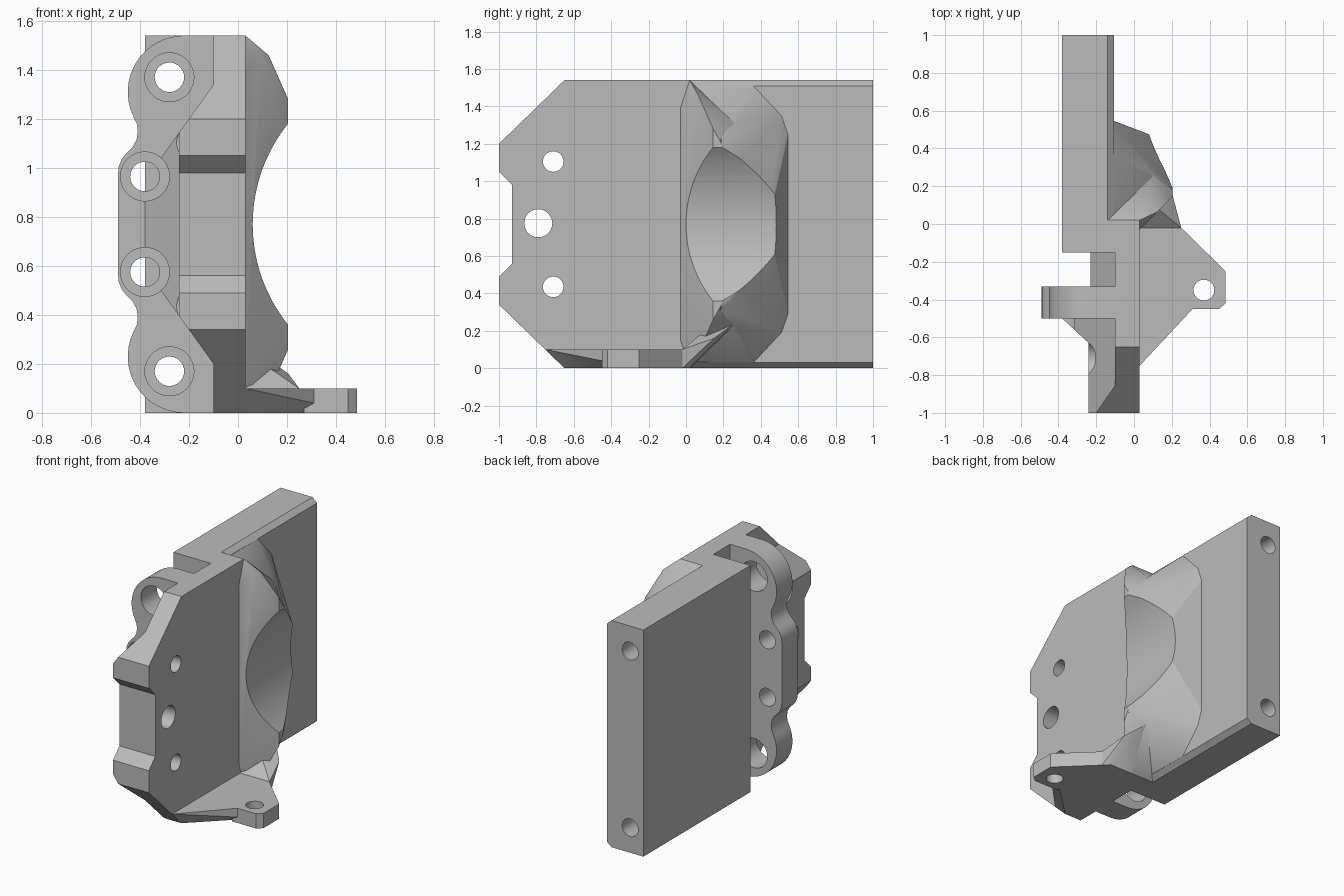
import bpy, bmesh, math
from mathutils import Vector

if "Cube" in bpy.data.objects:
    bpy.data.objects.remove(bpy.data.objects["Cube"])

H = 1.54  # overall height; most parts mirror about H / 2
grey = bpy.data.materials.new("plain grey")
grey.diffuse_color = (0.5, 0.5, 0.5, 1)
grey.use_nodes = True
grey.node_tree.nodes["Principled BSDF"].inputs["Base Color"].default_value = grey.diffuse_color


def finish(name, bm):
    bmesh.ops.recalc_face_normals(bm, faces=bm.faces)
    me = bpy.data.meshes.new(name)
    bm.to_mesh(me)
    bm.free()
    me.materials.append(grey)
    ob = bpy.data.objects.new(name, me)
    bpy.context.collection.objects.link(ob)
    return ob


def prism(name, pts, axis, a, b):
    """Extrude a 2D outline along an axis from a to b."""
    place = {"x": lambda u, v, t: (t, u, v),
             "y": lambda u, v, t: (u, t, v),
             "z": lambda u, v, t: (u, v, t)}[axis]
    bm = bmesh.new()
    f = bm.faces.new([bm.verts.new(place(u, v, a)) for u, v in pts])
    r = bmesh.ops.extrude_face_region(bm, geom=[f])
    vs = [g for g in r["geom"] if isinstance(g, bmesh.types.BMVert)]
    bmesh.ops.translate(bm, verts=vs, vec=Vector(place(0, 0, b - a)))
    return finish(name, bm)


def hull(name, pts, mirror=False):
    """Convex solid around a few points, optionally mirrored in height."""
    if mirror:
        pts = pts + [(x, y, H - z) for x, y, z in pts]
    bm = bmesh.new()
    for p in pts:
        bm.verts.new(p)
    r = bmesh.ops.convex_hull(bm, input=bm.verts)
    junk = {g for g in r["geom_interior"] + r["geom_unused"]
            if isinstance(g, bmesh.types.BMVert)}
    bmesh.ops.delete(bm, geom=list(junk), context="VERTS")
    bmesh.ops.dissolve_limit(bm, angle_limit=0.01, verts=bm.verts, edges=bm.edges)
    return finish(name, bm)


def rod(u, v, r, axis, a, b, n=40):
    ring = [(u + r * math.cos(2 * math.pi * i / n), v + r * math.sin(2 * math.pi * i / n))
            for i in range(n)]
    return prism("cutter", ring, axis, a, b)


def boolean(ob, cutter, op="DIFFERENCE"):
    cutter.hide_render = True
    m = ob.modifiers.new("cut", "BOOLEAN")
    m.object, m.operation, m.solver = cutter, op, "EXACT"
    bpy.context.view_layer.objects.active = ob
    bpy.ops.object.modifier_apply(modifier=m.name)
    bpy.data.objects.remove(cutter)


def flip(half):
    """Close an x-z outline by mirroring it about mid height."""
    return half + [(x, H - z) for x, z in reversed(half)]


# back plate with chamfered long edges and two long bores
back_plate = prism("back_plate", flip([(-0.38, H), (-0.14, H), (-0.105, 1.51)]), "y", -0.15, 1)
for z in (1.37, H - 1.37):
    boolean(back_plate, rod(-0.28, z, 0.06, "y", -0.3, 1.1))

# post joining the two plates
corner_post = prism("corner_post", flip([(-0.2, H), (0.03, H)]), "y", -0.15, 0.02)

# front plate: side outline cut by its front and top outlines
front_plate = prism("front_plate", flip([(0.0, H), (-0.65, H), (-1, 1.2), (-1, 1.05), (-0.93, 0.98)]),
                    "x", -0.5, 0.03)
boolean(front_plate, prism("cutter", flip([(0.2, 1.7), (-0.1, 1.7), (-0.1, 1.34), (-0.38, 0.95)]),
                           "y", -1.2, 0.2), "INTERSECT")
boolean(front_plate, prism("cutter", [(0.2, -1.2), (-0.24, -1.2), (-0.24, -0.63), (-0.38, -0.5),
                                      (-0.38, -0.4), (-0.23, -0.4), (-0.23, 0.2), (0.2, 0.2)],
                           "z", -0.2, 1.8), "INTERSECT")
boolean(front_plate, rod(-0.79, 0.775, 0.075, "x", -0.6, 0.1))
for z in (1.105, H - 1.105):
    boolean(front_plate, rod(-0.71, z, 0.055, "x", -0.6, 0.1))
    boolean(front_plate, rod(-0.71, z, 0.09, "x", -0.6, -0.19))

# ear plate with rounded lobes
arc = [math.radians(90 + 115 * i / 16) for i in range(17)]
half = [(-0.05, H)] + [(-0.22 + 0.23 * math.cos(t), 1.31 + 0.23 * math.sin(t)) for t in arc]
half += [(-0.413, 1.18), (-0.409, 1.15), (-0.414, 1.115), (-0.43, 1.085),
         (-0.455, 1.06), (-0.475, 1.035), (-0.487, 1.005), (-0.49, 0.97)]
ear_plate = prism("ear_plate", flip(half), "y", -0.5, -0.33)
for s in (0, 1):
    z1, z2 = ((1.37, 0.965), (H - 1.37, H - 0.965))[s]
    boolean(ear_plate, rod(-0.28, z1, 0.1, "y", -0.8, -0.2))
    boolean(ear_plate, rod(-0.38, z2, 0.06, "y", -0.8, -0.2))
    boolean(ear_plate, rod(-0.38, z2, 0.1, "y", -0.8, -0.47))
    boolean(front_plate, rod(-0.28, z1, 0.1, "y", -0.8, -0.2))
    boolean(front_plate, rod(-0.38, z2, 0.1, "y", -0.8, -0.47))
    boolean(front_plate, rod(-0.38, z2, 0.06, "y", -0.8, -0.2))

# sloped gussets between the plates, hollowed by one large round bore
rear_gusset = hull("rear_gusset", [
    (-0.14, 0.02, H), (-0.105, 0.36, 1.51), (-0.105, 0.51, 1.35), (-0.105, 0.545, 1.25),
    (-0.03, 0.475, 1.18), (0.08, 0.475, 0.93), (0.1, 0.26, 1.31), (0.205, 0.19, 1.22),
    (0.03, 0.02, 1.3)], True)
front_gusset = hull("front_gusset", [
    (0.03, 0.02, H), (-0.14, 0.02, H), (0.1, 0.26, 1.31), (0.03, -0.03, 1.39),
    (0.09, 0.03, 1.46), (0.125, 0.065, 1.46), (0.205, 0.145, 1.28), (0.205, 0.19, 1.2)], True)
for ob in (rear_gusset, front_gusset):
    boolean(ob, rod(0.716, H / 2, 0.656, "y", -0.5, 0.8, 128))

# foot flange, its drilled tab and the overhang support behind it
foot_flange = hull("foot_flange", [
    (0, -0.75, 0.1), (0.03, -0.75, 0.1), (0.31, -0.45, 0.1), (0.31, -0.45, 0.04),
    (0.03, -0.69, 0.04), (0, -0.65, 0), (0.03, -0.65, 0), (0.27, -0.42, 0),
    (0.25, -0.02, 0), (0.25, -0.02, 0.1), (0, 0.02, 0), (0, 0.02, 0.1)])
foot_tab = prism("foot_tab", [(0.27, -0.45), (0.45, -0.45), (0.485, -0.42), (0.485, -0.25),
                              (0.25, -0.02), (0.2, -0.1)], "z", 0, 0.1)
for ob in (foot_flange, foot_tab):
    boolean(ob, rod(0.37, -0.35, 0.055, "z", -0.1, 0.3))
foot_support = hull("foot_support", [
    (-0.14, 0.02, 0), (0.03, 0.02, 0), (0.21, 0.02, 0), (0.25, -0.02, 0), (0.25, -0.02, 0.1),
    (0.03, -0.02, 0.1), (0.205, 0.15, 0.16), (0.1, 0.26, 0.24), (0.03, 0.16, 0.25)])

# smooth bores, crisp edges
for ob in bpy.data.objects:
    bpy.ops.object.select_all(action="DESELECT")
    ob.select_set(True)
    bpy.context.view_layer.objects.active = ob
    bpy.ops.object.shade_smooth_by_angle(angle=math.radians(25))
